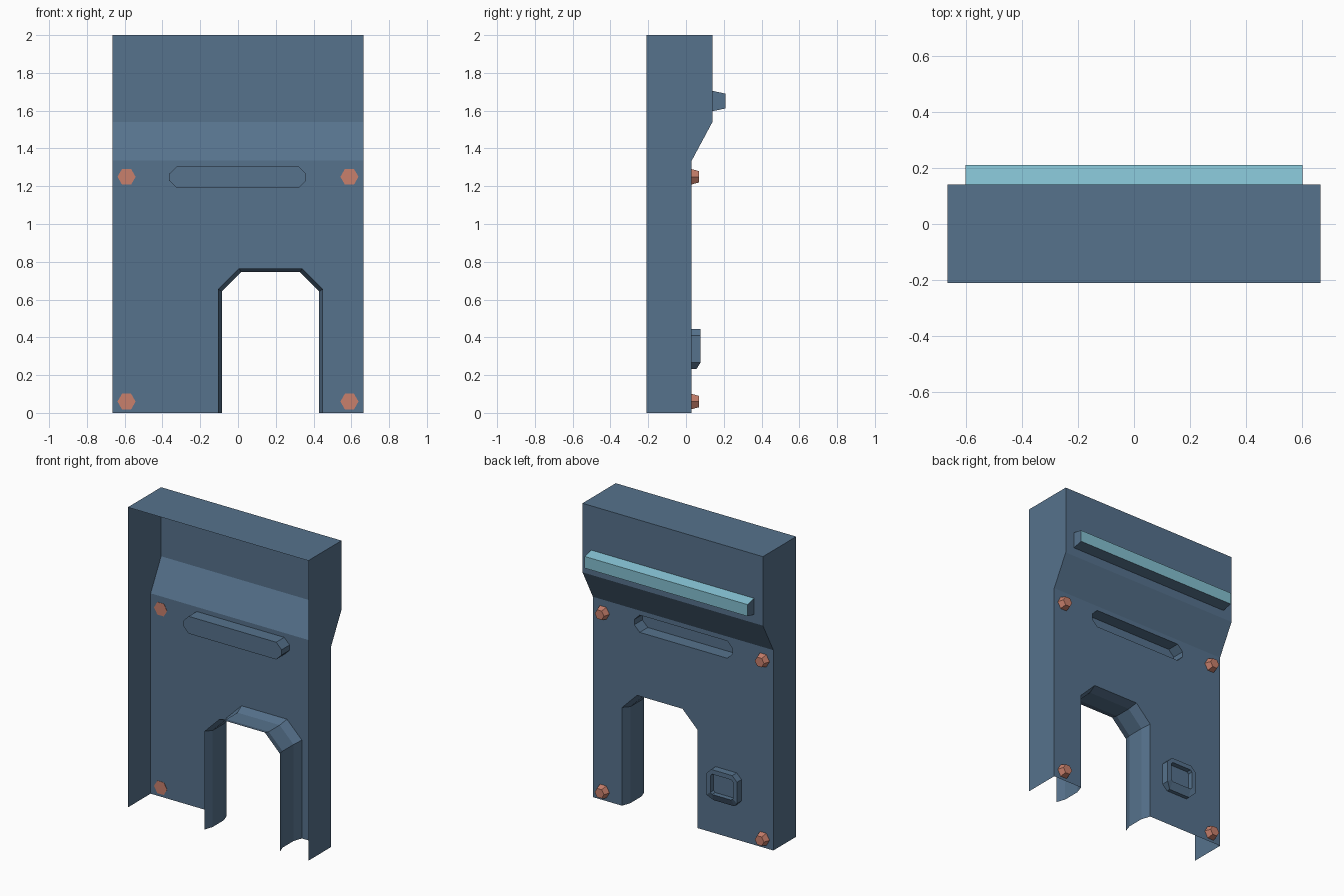
import bpy, bmesh, math
from mathutils import Vector

cube = bpy.data.objects.get("Cube")
if cube:
    bpy.data.objects.remove(cube, do_unlink=True)


def material(name, rgb):
    m = bpy.data.materials.new(name)
    m.use_nodes = True
    m.diffuse_color = (*rgb, 1)
    m.node_tree.nodes["Principled BSDF"].inputs["Base Color"].default_value = (*rgb, 1)
    return m


SLATE = material("slate blue", (0.093, 0.168, 0.265))
TEAL = material("pale teal", (0.23, 0.53, 0.64))
COPPER = material("copper", (0.58, 0.215, 0.15))

W, FRONT, PANEL, BACK = 0.665, -0.21, 0.03, 0.14
KNEE, SHOULDER, TOP = 1.335, 1.54, 2.0


def finish(name, bm, *mats, facing=None, away=None):
    """Orient faces (toward or away from a point, or outward) and make the object."""
    bm.normal_update()
    if facing or away:
        p = Vector(facing or away)
        sign = 1 if facing else -1
        for f in bm.faces:
            if f.normal.dot(p - f.calc_center_median()) * sign < 0:
                f.normal_flip()
    else:
        bmesh.ops.recalc_face_normals(bm, faces=bm.faces[:])
    bm.normal_update()
    me = bpy.data.meshes.new(name)
    for m in mats:
        me.materials.append(m)
    for f in bm.faces:
        if len(mats) > 1 and (abs(f.normal.x) > 0.7 or f.normal.z < -0.5):
            f.material_index = 1
    bm.to_mesh(me)
    bm.free()
    ob = bpy.data.objects.new(name, me)
    bpy.context.collection.objects.link(ob)
    return ob


def loft(rings, closed=True, cap_start=False, cap_end=False):
    bm = bmesh.new()
    rows = [[bm.verts.new(p) for p in ring] for ring in rings]
    n = len(rows[0])
    for a, b in zip(rows, rows[1:]):
        for i in range(n if closed else n - 1):
            j = (i + 1) % n
            bm.faces.new((a[i], a[j], b[j], b[i]))
    if cap_start:
        bm.faces.new(rows[0])
    if cap_end:
        bm.faces.new(rows[-1])
    return bm


def at_y(points, y):
    return [(x, y, z) for x, z in points]


def octagon(x0, x1, z0, z1, c):
    return [(x0 + c, z0), (x1 - c, z0), (x1, z0 + c), (x1, z1 - c),
            (x1 - c, z1), (x0 + c, z1), (x0, z1 - c), (x0, z0 + c)]


def arch(inset):
    """Chamfered doorway outline, from left foot to right foot."""
    l, r, t, c, k = -0.105 + inset, 0.45 - inset, 0.765 - inset, 0.11, inset * 0.4
    return [(l, 0), (l, t - c + k), (l + c - k, t), (r - c + k, t), (r, t - c + k), (r, 0)]


# Housing: upper back, slope, top and both open-fronted side walls
profile = [(PANEL, KNEE), (BACK, SHOULDER), (BACK, TOP), (FRONT, TOP)]
bm = loft([[(x, y, z) for y, z in profile] for x in (-W, W)], closed=False)
for x in (-W, W):
    side = [(FRONT, 0), (PANEL, 0)] + profile
    bm.faces.new([bm.verts.new((x, y, z)) for y, z in side])
bmesh.ops.remove_doubles(bm, verts=bm.verts[:], dist=1e-4)
finish("housing_shell", bm, SLATE, away=(0, -0.1, 1.2))

# Lower back panel with doorway and slot opening
slot = octagon(-0.365, 0.36, 1.19, 1.305, 0.04)
outline = [(-W, 0)] + arch(0) + [(W, 0), (W, KNEE), (-W, KNEE)]
bm = bmesh.new()
for loop in (outline, slot):
    vs = [bm.verts.new(p) for p in at_y(loop, PANEL)]
    for i, v in enumerate(vs):
        bm.edges.new((v, vs[i - 1]))
bmesh.ops.triangle_fill(bm, use_beauty=True, use_dissolve=False,
                        edges=bm.edges[:], normal=(0, 1, 0))
finish("lower_back_panel", bm, SLATE, facing=(0, 5, 0.6))

# Doorway lining with bevelled lips
lips = [(0, PANEL), (0.02, -0.03), (0.02, -0.145), (0, -0.203)]
bm = loft([at_y(arch(d), y) for d, y in lips], closed=False)
finish("doorway_lining", bm, SLATE, facing=(0.17, -0.085, 0.4))

# Slot recess pressed in toward the front
bm = loft([at_y(slot, PANEL), at_y(slot, -0.055)], cap_end=True)
finish("slot_recess", bm, SLATE, facing=(0, 0.0, 1.2475))

# Latch box with sloped lower rim and shallow well
rim = octagon(-0.43, -0.205, 0.232, 0.445, 0.035)
well = octagon(-0.4, -0.235, 0.28, 0.415, 0.012)
sloped = [(x, 0.055 if z < 0.25 else 0.078, z) for x, z in rim]
bm = loft([at_y(rim, PANEL), sloped, at_y(well, 0.078), at_y(well, 0.045)],
          cap_start=True, cap_end=True)
finish("latch_box", bm, SLATE)

# Handle bar across the upper back
bar = [(BACK, 1.597), (0.21, 1.612), (0.21, 1.69), (BACK, 1.705)]
bm = loft([[(x, y, z) for y, z in bar] for x in (-0.6, 0.6)],
          cap_start=True, cap_end=True)
finish("handle_bar", bm, TEAL, SLATE)

# Hexagonal corner bolts
for side, x in (("right", -0.59), ("left", 0.59)):
    for level, z in (("lower", 0.06), ("upper", 1.25)):
        rings = []
        for y, r in ((PANEL - 0.003, 0.048), (0.07, 0.034)):
            rings.append([(x + r * math.cos(i * math.pi / 3), y,
                           z + r * math.sin(i * math.pi / 3)) for i in range(6)])
        finish(f"{level}_{side}_bolt", loft(rings, cap_start=True, cap_end=True), COPPER)
